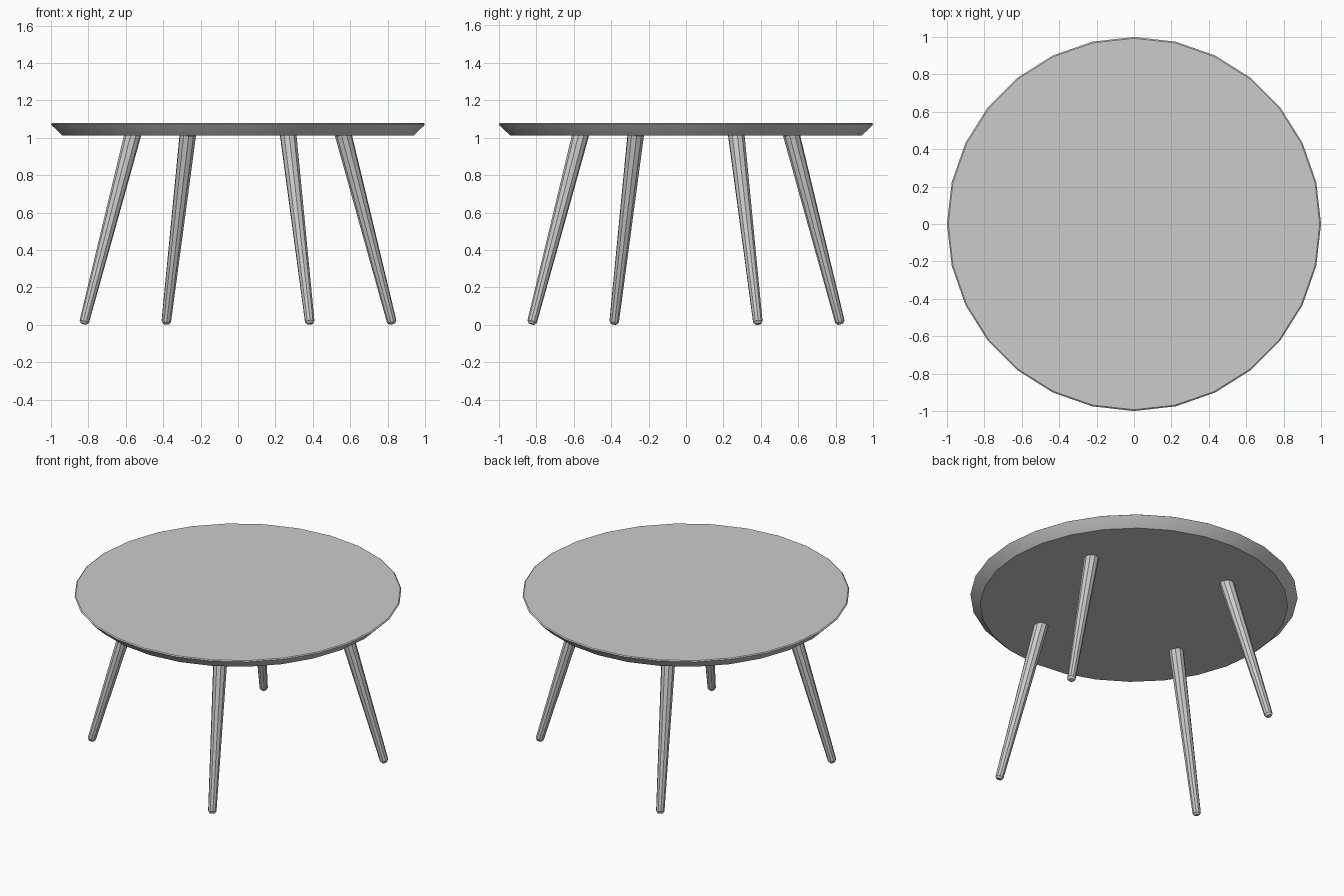
import bpy, bmesh, math
from mathutils import Vector, Matrix

cube = bpy.data.objects.get("Cube")
if cube:
    bpy.data.objects.remove(cube, do_unlink=True)

grey = bpy.data.materials.new("light_grey")
grey.use_nodes = True
colour = (0.6, 0.6, 0.6, 1)
grey.diffuse_color = colour
grey.node_tree.nodes["Principled BSDF"].inputs["Base Color"].default_value = colour


def lathe(name, profile, sides, matrix=Matrix()):
    """Spin a (radius, height) profile around z, cap both ends, then place it."""
    bm = bmesh.new()
    rings = []
    for r, h in profile:
        angles = [math.tau * i / sides for i in range(sides)]
        rings.append([bm.verts.new((r * math.cos(a), r * math.sin(a), h)) for a in angles])
    for low, high in zip(rings, rings[1:]):
        for i in range(sides):
            j = (i + 1) % sides
            bm.faces.new((low[i], low[j], high[j], high[i]))
    bm.faces.new(rings[0][::-1])
    bm.faces.new(rings[-1])
    bm.transform(matrix)
    mesh = bpy.data.meshes.new(name)
    bm.to_mesh(mesh)
    bm.free()
    mesh.materials.append(grey)
    obj = bpy.data.objects.new(name, mesh)
    bpy.context.collection.objects.link(obj)
    bpy.ops.object.select_all(action="DESELECT")
    obj.select_set(True)
    bpy.context.view_layer.objects.active = obj
    bpy.ops.object.shade_smooth_by_angle(angle=math.radians(30))
    return obj


# Round top with an undercut rim
lathe("table_top", [(0.94, 1.012), (0.995, 1.066), (1.0, 1.073), (0.993, 1.078)], 28)

# Four splayed, tapered legs, each a quarter turn from the last
foot = Vector((0.825, 0.385, 0.0045))
head = Vector((0.562, 0.268, 1.02))
axis = head - foot
tilt = Matrix.Translation(foot) @ axis.to_track_quat("Z", "Y").to_matrix().to_4x4()
leg_profile = [(0.016, 0), (0.026, 0.014), (0.045, axis.length)]
for i, name in enumerate(("left_leg", "back_leg", "right_leg", "front_leg")):
    lathe(name, leg_profile, 10, Matrix.Rotation(i * math.pi / 2, 4, "Z") @ tilt)
